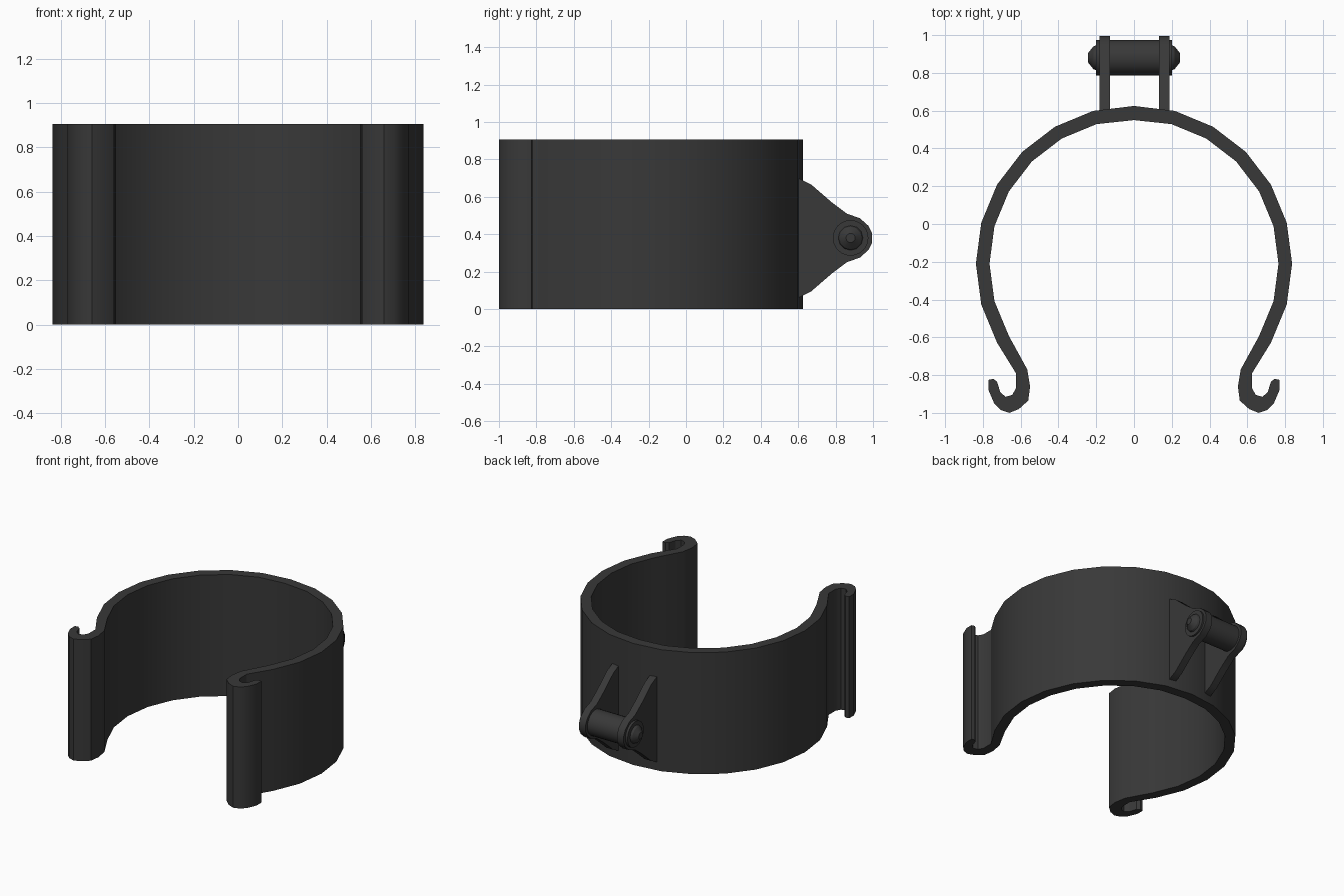
import bpy, bmesh
from math import sin, cos, radians, pi
from mathutils import Vector, Matrix

if "Cube" in bpy.data.objects:
    bpy.data.objects.remove(bpy.data.objects["Cube"])

dark = bpy.data.materials.new("dark_plastic")
dark.diffuse_color = (0.04, 0.04, 0.04, 1)
dark.use_nodes = True
dark.node_tree.nodes["Principled BSDF"].inputs["Base Color"].default_value = dark.diffuse_color


def finish(name, bm, angle=30):
    bmesh.ops.recalc_face_normals(bm, faces=bm.faces)
    me = bpy.data.meshes.new(name)
    bm.to_mesh(me)
    bm.free()
    ob = bpy.data.objects.new(name, me)
    bpy.context.collection.objects.link(ob)
    me.materials.append(dark)
    bpy.ops.object.select_all(action='DESELECT')
    ob.select_set(True)
    bpy.context.view_layer.objects.active = ob
    bpy.ops.object.shade_smooth_by_angle(angle=radians(angle))
    return ob


def extrude(name, pts, vec):
    bm = bmesh.new()
    face = bm.faces.new([bm.verts.new(p) for p in pts])
    out = bmesh.ops.extrude_face_region(bm, geom=[face], use_keep_orig=True)
    verts = [g for g in out['geom'] if isinstance(g, bmesh.types.BMVert)]
    bmesh.ops.translate(bm, verts=verts, vec=Vector(vec))
    return finish(name, bm)


def x_cylinder(name, x0, x1, r0, r1, sides=24):
    bm = bmesh.new()
    bmesh.ops.create_cone(bm, cap_ends=True, segments=sides, radius1=r0,
                          radius2=r1, depth=x1 - x0)
    m = Matrix.Translation(((x0 + x1) / 2, 0.88, 0.38)) @ Matrix.Rotation(pi / 2, 4, 'Y')
    bmesh.ops.transform(bm, matrix=m, verts=bm.verts)
    return finish(name, bm)


# Open band: 15 degree facets ending in curled hooks
def arc(r):
    return [(r * cos(radians(a)), -0.21 + r * sin(radians(a))) for a in range(90, -31, -15)]


hook = [(.625, -.79), (.625, -.87), (.645, -.905), (.68, -.915), (.708, -.89),
        (.725, -.835), (.745, -.82), (.77, -.825), (.77, -.88), (.74, -.95),
        (.705, -.985), (.66, -1), (.61, -.98), (.56, -.935), (.55, -.86), (.565, -.77)]
half = arc(0.837)[1:] + hook + arc(0.765)[:0:-1]
outline = [(0, .625)] + half + [(0, .55)] + [(-x, y) for x, y in reversed(half)]
extrude("clip_band", [(x, y, 0) for x, y in outline], (0, 0, .907))

# Two bracket ears behind the band
top = [(.575, .32), (.6, .32), (.67, .285), (.78, .19), (.86, .13), (.93, .105), (.975, .065), (.995, .025)]
ear = [(y, .38 + h) for y, h in top] + [(y, .38 - h) for y, h in reversed(top)]
for name, x in (("left_ear", -.182), ("right_ear", .132)):
    extrude(name, [(x, y, z) for y, z in ear], (.055, 0, 0))

# Pivot roller and tapered pin heads
x_cylinder("pivot_roller", -.2, .2, .095, .095)
for name, s in (("left_pin_head", -1), ("right_pin_head", 1)):
    if s > 0:
        x_cylinder(name + "_base", .195, .215, .068, .06, 12)
        x_cylinder(name, .215, .243, .06, .025, 12)
    else:
        x_cylinder(name + "_base", -.215, -.195, .06, .068, 12)
        x_cylinder(name, -.243, -.215, .025, .06, 12)
